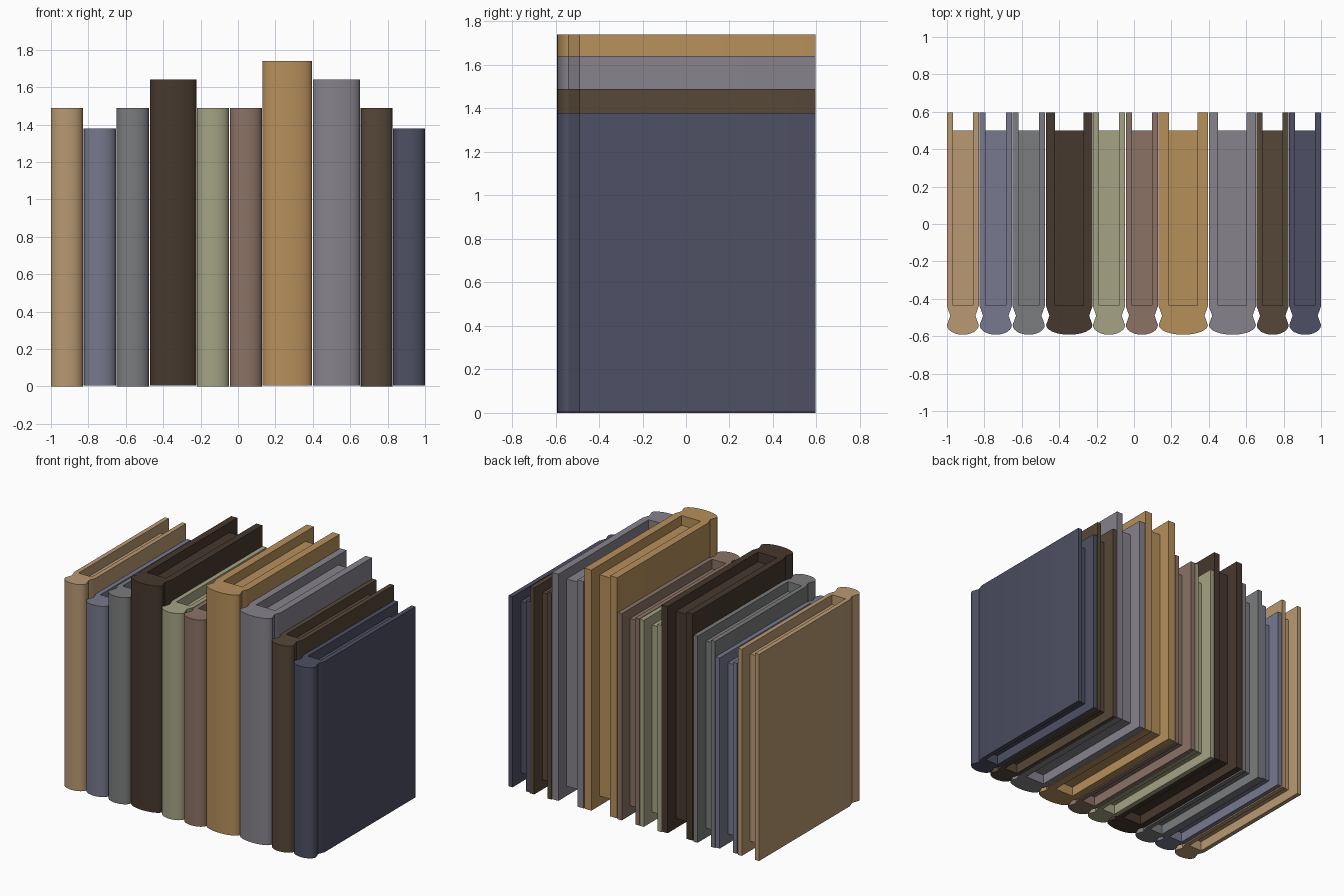
import bpy, bmesh, math

if "Cube" in bpy.data.objects:
    bpy.data.objects.remove(bpy.data.objects["Cube"])

# left x, right x, bottom z, top z, cover thickness, colour (sRGB)
BOOKS = [
    ("tan",      -1.000, -0.830, 0.000, 1.49, 0.032, "B89872"),
    ("blue",     -0.825, -0.653, 0.005, 1.38, 0.032, "76788C"),
    ("grey",     -0.649, -0.477, 0.000, 1.49, 0.032, "7A7B7C"),
    ("black",    -0.470, -0.222, 0.005, 1.64, 0.048, "483B31"),
    ("sage",     -0.220, -0.048, 0.000, 1.49, 0.032, "A3A284"),
    ("mauve",    -0.044,  0.128, 0.000, 1.49, 0.032, "8A7265"),
    ("gold",      0.132,  0.395, 0.005, 1.74, 0.056, "B58E5B"),
    ("lavender",  0.400,  0.652, 0.005, 1.64, 0.050, "85818A"),
    ("brown",     0.656,  0.827, 0.000, 1.49, 0.032, "57493B"),
    ("navy",      0.830,  1.000, 0.005, 1.38, 0.032, "4F5063"),
]
BACK, FORE_EDGE, INNER, SPINE, FRONT = 0.595, 0.50, -0.435, -0.54, -0.592
RECESS = 0.07


def material(name, code):
    m = bpy.data.materials.new(name)
    rgb = [(int(code[i:i + 2], 16) / 255) ** 2.2 for i in (0, 2, 4)]
    m.diffuse_color = (*rgb, 1)
    m.use_nodes = True
    m.node_tree.nodes["Principled BSDF"].inputs["Base Color"].default_value = m.diffuse_color
    return m


def extrude(name, profile, z0, z1, mat, x):
    bm = bmesh.new()
    face = bm.faces.new([bm.verts.new((px, py, z0)) for px, py in profile])
    res = bmesh.ops.extrude_face_region(bm, geom=[face])
    top = [v for v in res["geom"] if isinstance(v, bmesh.types.BMVert)]
    bmesh.ops.translate(bm, verts=top, vec=(0, 0, z1 - z0))
    bmesh.ops.recalc_face_normals(bm, faces=bm.faces)
    me = bpy.data.meshes.new(name)
    bm.to_mesh(me)
    bm.free()
    ob = bpy.data.objects.new(name, me)
    ob.location.x = x
    me.materials.append(mat)
    bpy.context.collection.objects.link(ob)
    return ob


def cover_profile(w, t):
    # left half: inner corner, board, hinge groove
    i = w - t
    left = [(-i, INNER), (-i, BACK), (-w, BACK), (-w, -0.44), (-w + 0.018, -0.49)]
    # rounded spine
    n = 12
    arc = [(-w * math.cos(math.pi * k / n), SPINE + (FRONT - SPINE) * math.sin(math.pi * k / n))
           for k in range(n + 1)]
    return left + arc + [(-px, py) for px, py in reversed(left)]


for name, x0, x1, z0, z1, t, code in BOOKS:
    mat = material(name + "_cloth", code)
    x, w = (x0 + x1) / 2, (x1 - x0) / 2
    # cover with spine
    cover = extrude(name + "_book_cover", cover_profile(w, t), z0, z1, mat, x)
    bpy.ops.object.select_all(action='DESELECT')
    cover.select_set(True)
    bpy.context.view_layer.objects.active = cover
    bpy.ops.object.shade_smooth_by_angle(angle=math.radians(30))
    # page block
    i = w - t
    extrude(name + "_book_pages", [(-i, INNER), (i, INNER), (i, FORE_EDGE), (-i, FORE_EDGE)],
            z0 + RECESS, z1 - RECESS, mat, x)
